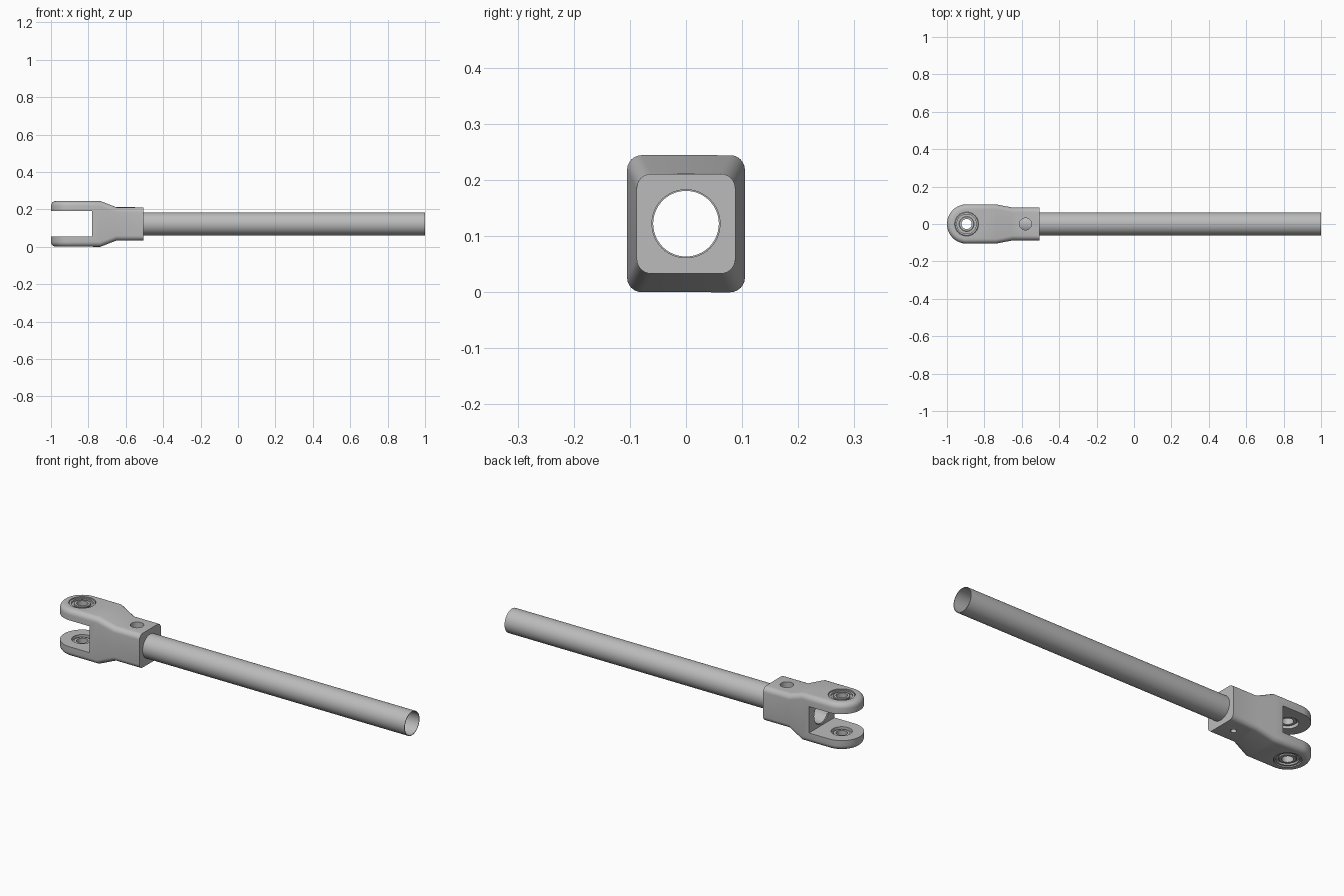
import bpy, bmesh, math
from mathutils import Matrix, Vector

if "Cube" in bpy.data.objects:
    bpy.data.objects.remove(bpy.data.objects["Cube"], do_unlink=True)

MID = 0.122      # height of the rod axis
PIN = -0.895     # x of the fork eyes
SCREW = -0.58    # x of the set screw hole

metal = bpy.data.materials.new("grey metal")
metal.use_nodes = True
metal.diffuse_color = (0.5, 0.5, 0.5, 1)
metal.node_tree.nodes["Principled BSDF"].inputs["Base Color"].default_value = (0.5, 0.5, 0.5, 1)


def finish(bm, name):
    bmesh.ops.recalc_face_normals(bm, faces=bm.faces[:])
    mesh = bpy.data.meshes.new(name)
    bm.to_mesh(mesh)
    bm.free()
    mesh.materials.append(metal)
    obj = bpy.data.objects.new(name, mesh)
    bpy.context.collection.objects.link(obj)
    return obj


def select(obj):
    bpy.ops.object.select_all(action="DESELECT")
    obj.select_set(True)
    bpy.context.view_layer.objects.active = obj


def smooth(obj, degrees=30):
    select(obj)
    bpy.ops.object.shade_smooth_by_angle(angle=math.radians(degrees))


def lathe(name, profile, matrix, steps=48):
    """Spin a closed (radius, height) loop about the local z axis."""
    bm = bmesh.new()
    rings = []
    for i in range(steps):
        a = math.tau * i / steps
        rings.append([bm.verts.new(matrix @ Vector((r * math.cos(a), r * math.sin(a), h)))
                      for r, h in profile])
    n = len(profile)
    for i in range(steps):
        a, b = rings[i], rings[(i + 1) % steps]
        for j in range(n):
            k = (j + 1) % n
            bm.faces.new((a[j], a[k], b[k], b[j]))
    return finish(bm, name)


def cutter(name, matrix, radius=None, depth=1.0, size=None):
    bm = bmesh.new()
    if size:
        bmesh.ops.create_cube(bm, size=1, matrix=matrix @ Matrix.Diagonal((*size, 1)))
    else:
        bmesh.ops.create_cone(bm, cap_ends=True, segments=48, radius1=radius,
                              radius2=radius, depth=depth, matrix=matrix)
    obj = finish(bm, name)
    obj.hide_render = True
    return obj


def cut(target, tool):
    mod = target.modifiers.new("cut", "BOOLEAN")
    mod.operation = "DIFFERENCE"
    mod.solver = "EXACT"
    mod.object = tool
    select(target)
    bpy.ops.object.modifier_apply(modifier=mod.name)
    bpy.data.objects.remove(tool, do_unlink=True)


# Fork body: stations of (x, half width, half height) with a round nose
W, H = 0.105, 0.122
stations = []
for i in range(17):
    t = math.pi / 2 * i / 16
    stations.append((PIN - W * math.cos(t), W * math.sin(t), H))
stations += [(-0.735, W, H), (-0.65, 0.088, 0.089), (-0.505, 0.088, 0.089)]

bm = bmesh.new()
loops = [[bm.verts.new((x, sy * w, MID + sz * h))
          for sy, sz in ((-1, -1), (1, -1), (1, 1), (-1, 1))] for x, w, h in stations]
for a, b in zip(loops, loops[1:]):
    for j in range(4):
        k = (j + 1) % 4
        bm.faces.new((a[j], a[k], b[k], b[j]))
bm.faces.new(loops[-1])
bm.faces.new(loops[0])
bmesh.ops.remove_doubles(bm, verts=bm.verts[:], dist=1e-5)
bmesh.ops.recalc_face_normals(bm, faces=bm.faces[:])
bmesh.ops.dissolve_limit(bm, angle_limit=math.radians(1), verts=bm.verts[:], edges=bm.edges[:])

# Round the long edges and the nose, leaving the socket face crisp
long_edges = [e for e in bm.edges if len(e.link_faces) == 2
              and e.calc_face_angle() > math.radians(50)
              and max(abs(v.co.x + 0.505) for v in e.verts) > 0.01]
bmesh.ops.bevel(bm, geom=long_edges, offset=0.026, segments=6, profile=0.5,
                affect="EDGES", clamp_overlap=True)
fork = finish(bm, "fork_end")

# Slot, rod bore and screw holes
along_x = Matrix.Rotation(math.pi / 2, 4, "Y")
cut(fork, cutter("slot_cutter", Matrix.Translation((-0.98, 0, MID)), size=(0.4, 0.5, 0.137)))
cut(fork, cutter("bore_cutter", Matrix.Translation((-0.65, 0, MID)) @ along_x, 0.0615, 0.5))
cut(fork, cutter("screw_cutter", Matrix.Translation((SCREW, 0, MID + 0.1)), 0.032, 0.2))
cut(fork, cutter("drain_cutter", Matrix.Translation((SCREW, 0, MID - 0.1)), 0.014, 0.2))

# Eyes: a wide outer seat and a narrower hole behind it
cut(fork, cutter("eye_cutter", Matrix.Translation((PIN, 0, MID)), 0.05, 0.6))
for side in (1, -1):
    cut(fork, cutter("seat_cutter", Matrix.Translation((PIN, 0, MID + side * 0.183)), 0.064, 0.2))
smooth(fork)

# Bearings: outer race, recessed shield and inner race, mirrored in both arms
for side, name in ((1, "upper"), (-1, "lower")):
    place = Matrix.Translation((PIN, 0, MID)) @ Matrix.Diagonal((1, 1, side, 1))
    parts = {
        "outer_race": [(0.052, 0.084), (0.0638, 0.084), (0.0638, 0.115), (0.061, 0.118), (0.052, 0.118)],
        "shield": [(0.039, 0.088), (0.0522, 0.088), (0.0522, 0.109), (0.039, 0.109)],
        "inner_race": [(0.027, 0.077), (0.04, 0.077), (0.04, 0.116), (0.038, 0.118), (0.027, 0.118)],
    }
    for part, profile in parts.items():
        smooth(lathe(f"{name}_{part}", profile, place))

# Hollow rod, seated in the fork
rod = lathe("rod_tube", [(0.0585, -0.775), (0.0615, -0.775), (0.0615, 1.0), (0.0585, 1.0)],
            Matrix.Translation((0, 0, MID)) @ along_x, 64)
smooth(rod)
